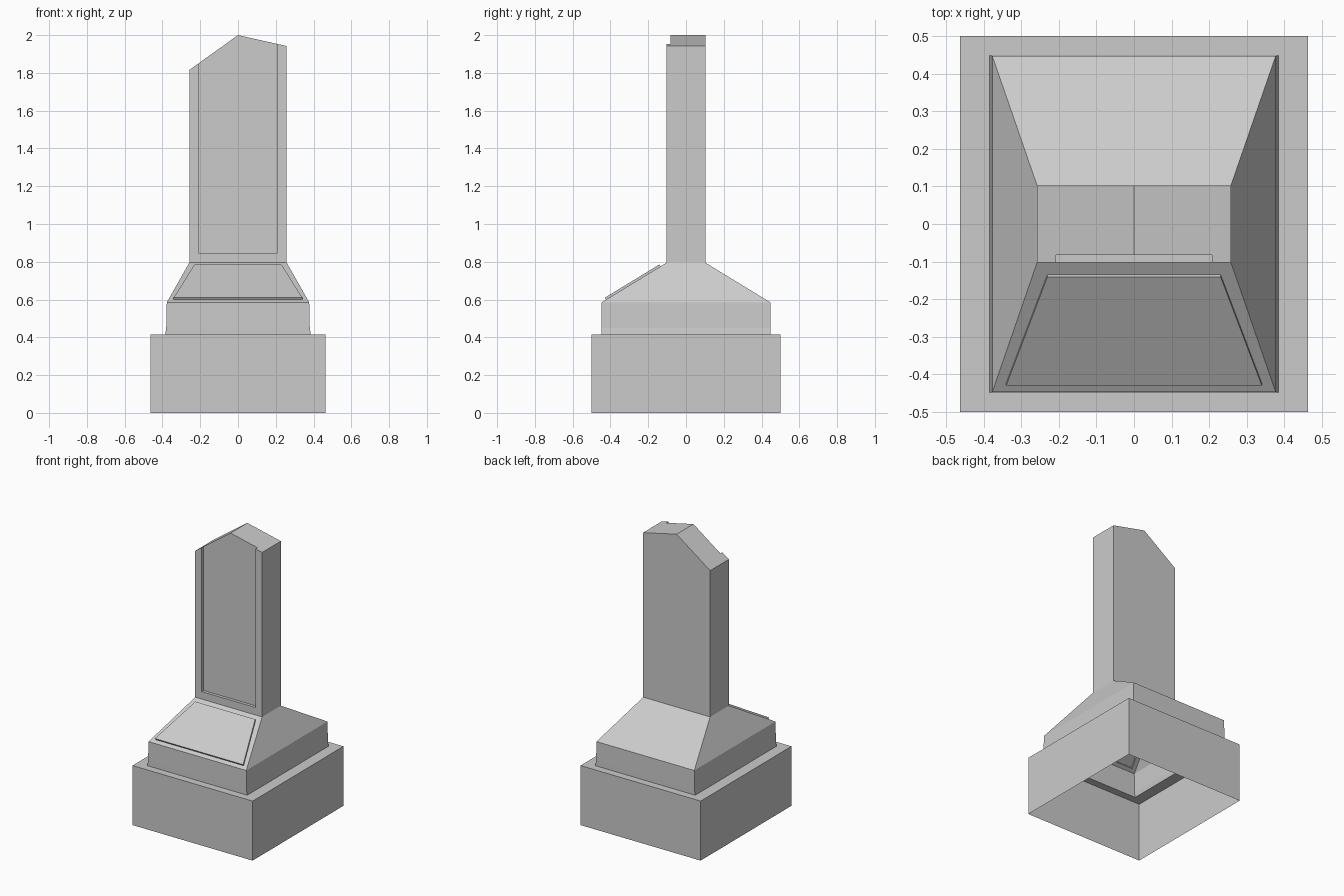
import bpy
import bmesh

default_cube = bpy.data.objects.get("Cube")
if default_cube:
    bpy.data.objects.remove(default_cube, do_unlink=True)

# One plain stone colour
stone = bpy.data.materials.new("grey_stone")
stone.use_nodes = True
colour = (0.6, 0.6, 0.6, 1.0)
stone.diffuse_color = colour
stone.node_tree.nodes["Principled BSDF"].inputs["Base Color"].default_value = colour


def make_object(name, bm):
    mesh = bpy.data.meshes.new(name)
    bm.to_mesh(mesh)
    bm.free()
    mesh.materials.append(stone)
    obj = bpy.data.objects.new(name, mesh)
    bpy.context.collection.objects.link(obj)
    return obj


def prism(name, profile, y0, y1):
    """Closed solid from an x-z outline, extended from y0 back to y1."""
    bm = bmesh.new()
    face = bm.faces.new([bm.verts.new((x, y0, z)) for x, z in profile])
    grown = bmesh.ops.extrude_face_region(bm, geom=[face])["geom"]
    verts = [v for v in grown if isinstance(v, bmesh.types.BMVert)]
    bmesh.ops.translate(bm, verts=verts, vec=(0, y1 - y0, 0))
    bmesh.ops.recalc_face_normals(bm, faces=bm.faces)
    return make_object(name, bm)


# Hollow stepped base: half width, half depth, height of each ring
TOP = 0.795
rings = [(0.463, 0.5, 0), (0.463, 0.5, 0.415), (0.385, 0.448, 0.415),
         (0.38, 0.448, 0.45), (0.377, 0.447, 0.585), (0.258, 0.103, TOP)]
bm = bmesh.new()
loops = [[bm.verts.new((sx * w, sy * d, z))
          for sx, sy in ((-1, -1), (1, -1), (1, 1), (-1, 1))]
         for w, d, z in rings]
for low, high in zip(loops, loops[1:]):
    for i in range(4):
        j = (i + 1) % 4
        bm.faces.new((low[i], low[j], high[j], high[i]))
bm.normal_update()

# Raised plaque on the front slope
slope = [f for f in bm.faces if f.normal.y < -0.3 and f.normal.z > 0.3]
bmesh.ops.inset_individual(bm, faces=slope, thickness=0.046)
bmesh.ops.inset_individual(bm, faces=slope, thickness=0, depth=0.012)
make_object("stepped_base", bm)

# Upright slab with a crooked peak
slab = prism("upright_slab", [(-0.258, TOP), (0.258, TOP), (0.258, 1.942),
                              (0, 2), (-0.258, 1.815)], -0.103, 0.103)

# Shallow front recess, open at the top
cutter = prism("recess_cutter", [(-0.208, 0.847), (0.208, 0.847),
                                 (0.208, 2.2), (-0.208, 2.2)], -0.2, -0.082)
cutter.hide_render = True
cut = slab.modifiers.new("front_recess", "BOOLEAN")
cut.operation = "DIFFERENCE"
cut.solver = "EXACT"
cut.object = cutter
bpy.context.view_layer.objects.active = slab
bpy.ops.object.modifier_apply(modifier=cut.name)
bpy.data.objects.remove(cutter, do_unlink=True)

# Open the underside of the slab into the hollow base
bm = bmesh.new()
bm.from_mesh(slab.data)
under = [f for f in bm.faces if all(v.co.z < TOP + 0.001 for v in f.verts)]
bmesh.ops.delete(bm, geom=under, context="FACES")
bm.to_mesh(slab.data)
bm.free()
